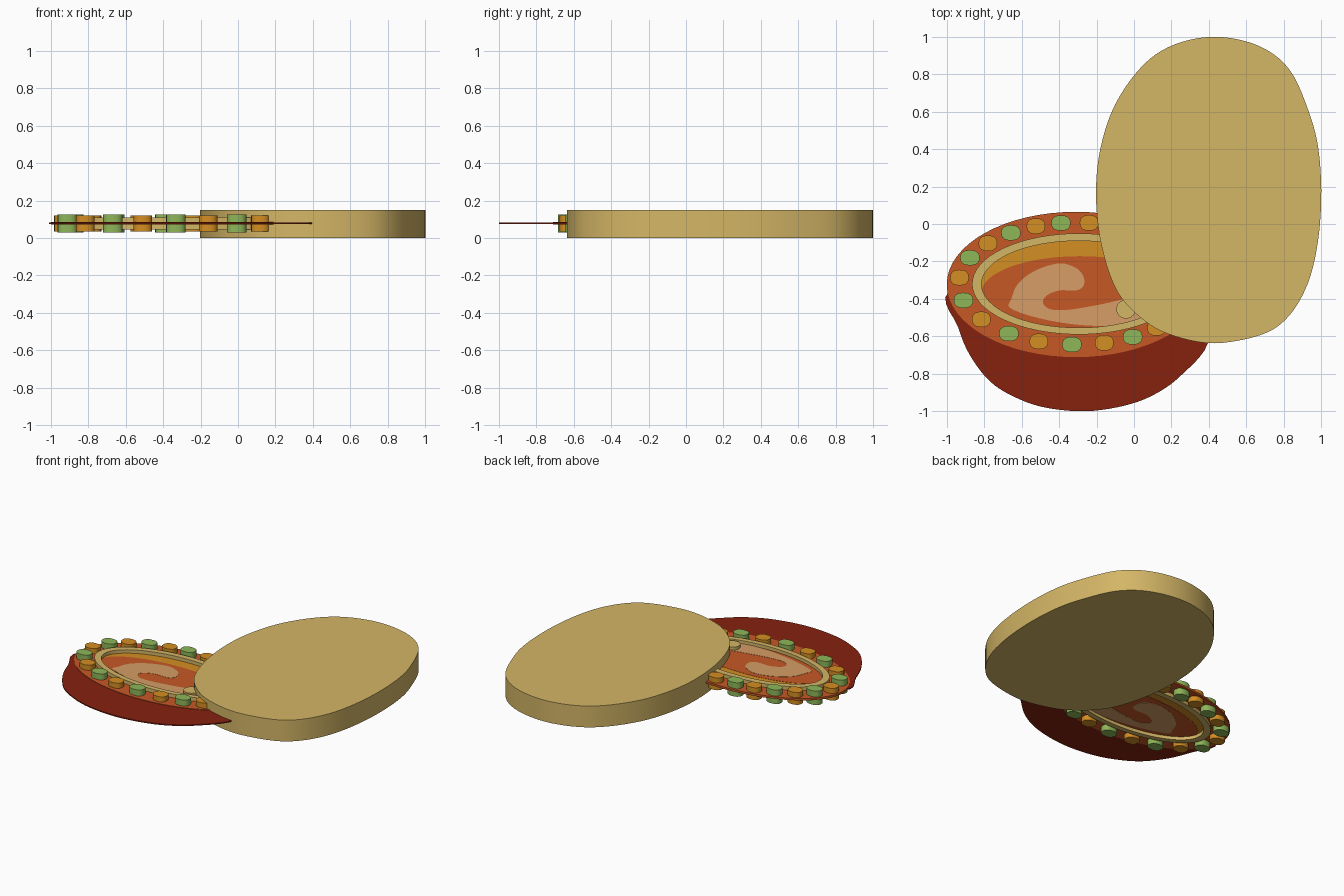
import bpy
from math import sin, cos, pi, radians
from mathutils import Vector

cube = bpy.data.objects.get("Cube")
if cube:
    bpy.data.objects.remove(cube)

MID = 0.078  # height of the symmetry plane of the thin layers


def material(name, r, g, b):
    """Flat material from 8-bit display values."""
    lin = [((c / 255 + 0.055) / 1.055) ** 2.4 for c in (r, g, b)]
    m = bpy.data.materials.new(name)
    m.use_nodes = True
    m.diffuse_color = (*lin, 1)
    m.node_tree.nodes["Principled BSDF"].inputs["Base Color"].default_value = (*lin, 1)
    return m


tan = material("sand tan", 212, 182, 102)
red = material("dark red", 134, 34, 15)
orange = material("burnt orange", 198, 89, 37)
gold = material("golden orange", 212, 142, 34)
green = material("leaf green", 142, 182, 89)
peach = material("peach", 214, 157, 102)


def ellipse(cx, cy, a, b, n=64, power=2.0):
    pts = []
    for i in range(n):
        t = 2 * pi * i / n
        c, s = cos(t), sin(t)
        pts.append((cx + a * abs(c) ** (2 / power) * (1 if c > 0 else -1),
                    cy + b * abs(s) ** (2 / power) * (1 if s > 0 else -1)))
    return pts


def smooth_loop(pts, steps=5):
    """Closed Catmull-Rom curve through the points."""
    out, n = [], len(pts)
    for i in range(n):
        p0, p1, p2, p3 = (Vector(pts[(i + k) % n]) for k in (-1, 0, 1, 2))
        for j in range(steps):
            t = j / steps
            p = p1 + (p2 - p0) * (t / 2) + (2 * p0 - 5 * p1 + 4 * p2 - p3) * (t * t / 2) \
                + (3 * p1 - p0 - 3 * p2 + p3) * (t ** 3 / 2)
            out.append((p.x, p.y))
    return out


def finish(name, verts, faces, mat):
    me = bpy.data.meshes.new(name)
    me.from_pydata(verts, [], faces)
    me.materials.append(mat)
    ob = bpy.data.objects.new(name, me)
    bpy.context.collection.objects.link(ob)
    bpy.ops.object.select_all(action="DESELECT")
    ob.select_set(True)
    bpy.context.view_layer.objects.active = ob
    bpy.ops.object.shade_smooth_by_angle(angle=radians(35))
    return ob


def plate(name, outline, half, mat, mid=MID):
    """Extrude an outline evenly above and below a plane."""
    area = sum(a[0] * b[1] - b[0] * a[1] for a, b in zip(outline, outline[1:] + outline[:1]))
    if area < 0:
        outline = outline[::-1]
    n = len(outline)
    verts = [(x, y, mid + z) for z in (-half, half) for x, y in outline]
    faces = [tuple(range(n))[::-1], tuple(range(n, 2 * n))]
    faces += [(i, (i + 1) % n, n + (i + 1) % n, n + i) for i in range(n)]
    return finish(name, verts, faces, mat)


def ring(name, outer, inner, half, mat):
    n = len(outer)
    loops = [(outer, -half), (outer, half), (inner, half), (inner, -half)]
    verts = [(x, y, MID + z) for loop, z in loops for x, y in loop]
    faces = []
    for k in range(4):
        a, b = k * n, (k + 1) % 4 * n
        faces += [(a + i, a + (i + 1) % n, b + (i + 1) % n, b + i) for i in range(n)]
    return finish(name, verts, faces, mat)


# Large rounded slab
slab = [(-.203, .155), (-.18, .4), (-.1, .64), (.05, .85), (.22, .96), (.44, 1), (.67, .95),
        (.83, .825), (.93, .61), (.985, .4), (1, .13), (.975, -.14), (.915, -.35), (.81, -.51),
        (.67, -.595), (.43, -.637), (.22, -.6), (.06, -.52), (-.09, -.36), (-.175, -.11)]
plate("slab", smooth_loop(slab), 0.075, tan, mid=0.075)

# Thin bowl behind the oval
bowl = [(-.99, -.36), (-.94, -.55), (-.877, -.7), (-.77, -.84), (-.636, -.925), (-.476, -.98),
        (-.26, -1), (-.05, -.97), (.11, -.91), (.25, -.81), (.395, -.635), (.37, -.4),
        (0, -.25), (-.6, -.25)]
plate("bowl", smooth_loop(bowl), 0.004, red)

# Oval rim and the layered fillings inside it
plate("oval_rim", ellipse(-.31, -.323, .69, .388), 0.007, orange)
plate("filling_back", ellipse(-.295, -.32, .54, .25), 0.009, gold)
plate("filling_front", ellipse(-.29, -.367, .525, .195), 0.0105, orange)

# Hooked swirl
swirl = [(-.66, -.45), (-.655, -.4), (-.62, -.32), (-.53, -.25), (-.4, -.21), (-.31, -.235),
         (-.27, -.28), (-.27, -.33), (-.31, -.355), (-.4, -.355), (-.47, -.385), (-.485, -.425),
         (-.44, -.457), (-.34, -.457), (-.18, -.43), (-.03, -.4), (.08, -.42), (.08, -.49),
         (-.05, -.54), (-.28, -.54), (-.5, -.505)]
plate("swirl", smooth_loop(swirl), 0.012, peach)

# Raised inner ring and small round knob
ring("inner_ring", ellipse(-.295, -.32, .57, .27), ellipse(-.295, -.322, .52, .232), 0.033, tan)
plate("knob", ellipse(-.043, -.455, .052, .05, 24), 0.033, tan)

# Studs alternating around the rim, measured anticlockwise from the back
angles = [-6.4, 7.4, 20, 33.8, 48.8, 65, 84.4, 106, 126, 145, 161.5, 178, 194, 209, 223.5,
          238, 253, 269, 286, 303, 320, 337]
for i, deg in enumerate(angles):
    t = radians(deg)
    x, y = -.31 - .625 * sin(t), -.318 + .326 * cos(t)
    if i % 2:
        plate(f"green_stud_{i}", ellipse(x, y, .052, .041, 20, 2.4), 0.049, green)
    else:
        plate(f"gold_stud_{i}", ellipse(x, y, .05, .042, 20, 2.4), 0.043, gold)
